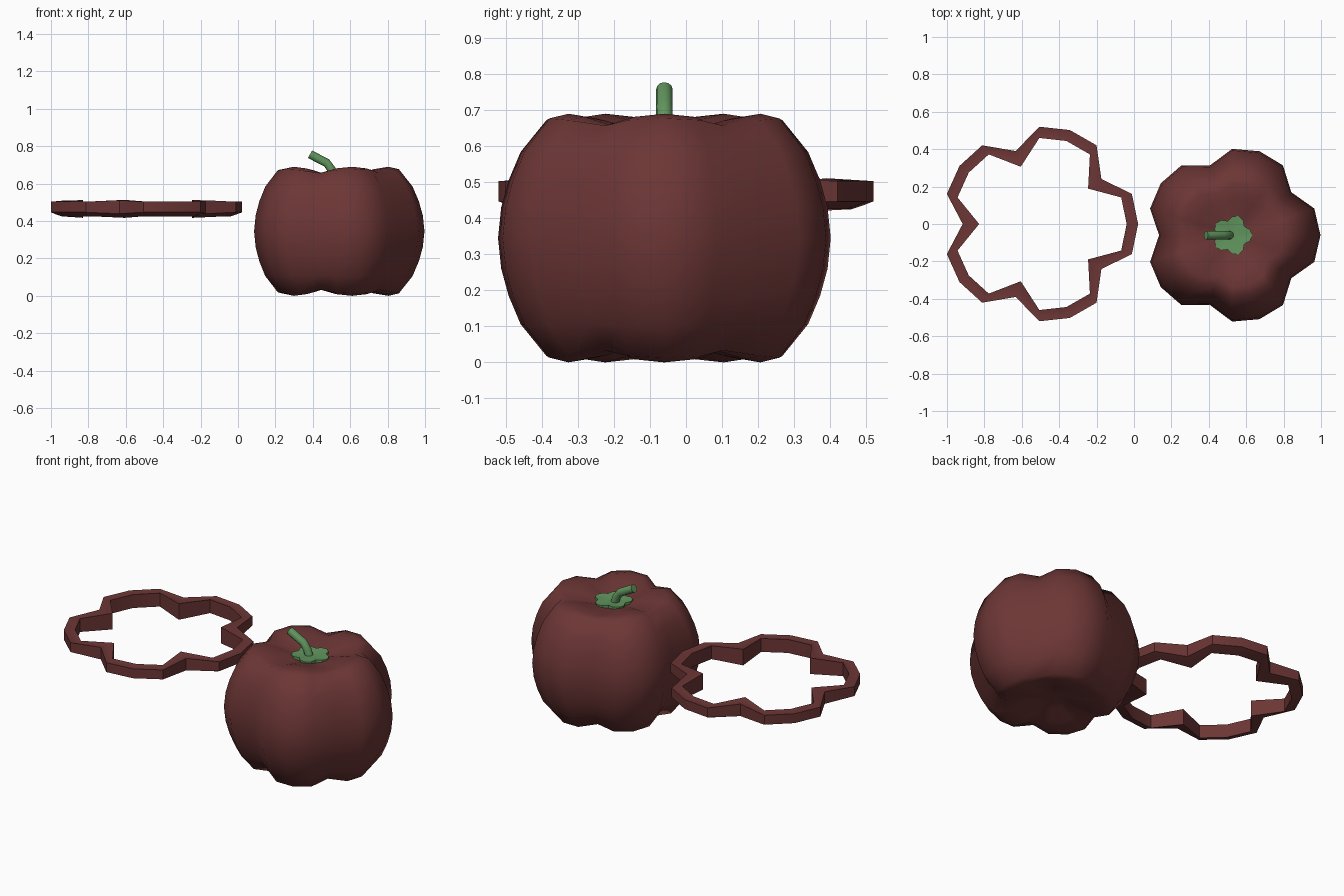
import bpy, bmesh, math
from mathutils import Vector

if "Cube" in bpy.data.objects:
    bpy.data.objects.remove(bpy.data.objects["Cube"])

SIDES = 20  # five lobes, four segments each


def material(name, color):
    m = bpy.data.materials.new(name)
    m.diffuse_color = color
    m.use_nodes = True
    m.node_tree.nodes["Principled BSDF"].inputs["Base Color"].default_value = m.diffuse_color
    return m


red = material("pepper_red", (0.15, 0.037, 0.036, 1))
green = material("stem_green", (0.12, 0.30, 0.11, 1))


def make(name, verts, faces, mat, angle):
    me = bpy.data.meshes.new(name)
    me.from_pydata(verts, [], faces)
    bm = bmesh.new()
    bm.from_mesh(me)
    bmesh.ops.recalc_face_normals(bm, faces=bm.faces)
    bm.to_mesh(me)
    bm.free()
    me.materials.append(mat)
    ob = bpy.data.objects.new(name, me)
    bpy.context.collection.objects.link(ob)
    bpy.ops.object.select_all(action='DESELECT')
    ob.select_set(True)
    bpy.context.view_layer.objects.active = ob
    bpy.ops.object.shade_smooth_by_angle(angle=math.radians(angle))
    return ob


def by_phase(i, tip, side, valley):
    return (tip, side, valley, side)[i % 4]


def bridge(a, b, n):
    return [(a + i, a + (i + 1) % n, b + (i + 1) % n, b + i) for i in range(n)]


# whole pepper: lobed rings stacked along a profile (radius, z, valley drop)
CX, CY = 0.525, -0.06
half = [(0.472, 0.345, 0), (0.463, 0.43, 0), (0.442, 0.505, 0), (0.408, 0.585, 0.005),
        (0.335, 0.677, 0.02), (0.28, 0.69, 0.035), (0.20, 0.677, 0.03), (0.10, 0.645, 0.008)]
profile = [(r, 0.69 - z, -d) for r, z, d in reversed(half[1:])] + half
verts, faces = [], []
for r, z, d in profile:
    for i in range(SIDES):
        a = math.tau * i / SIDES
        k = r * by_phase(i, 1, 0.978, 0.828)
        verts.append((CX + k * math.cos(a), CY + k * math.sin(a),
                      z - d * by_phase(i, 0, 0.25, 1)))
for j in range(len(profile) - 1):
    faces += bridge(j * SIDES, (j + 1) * SIDES, SIDES)
last = (len(profile) - 1) * SIDES
verts += [(CX, CY, 0.06), (CX, CY, 0.63)]
for start, pole in ((0, len(verts) - 2), (last, len(verts) - 1)):
    faces += [(start + i, start + (i + 1) % SIDES, pole) for i in range(SIDES)]
make("pepper_body", verts, faces, red, 60)

# cut slice: closed lobed band, section from outer (0) to inner (1) wall
RX = -0.506
section = [(0, 0.447), (0, 0.503), (0.5, 0.498), (1, 0.505), (1, 0.425), (0.5, 0.435)]
verts, faces = [], []
for t, z in section:
    for i in range(SIDES):
        a = math.tau * i / SIDES
        outer = by_phase(i, 0.528, 0.52, 0.41)
        inner = by_phase(i, 0.467, 0.46, 0.322)
        r = outer + (inner - outer) * t
        dz = by_phase(i, 0, 0, 0.008 if z > 0.47 else -0.008)
        verts.append((RX + r * math.cos(a), r * math.sin(a), z + dz))
n = len(section)
for j in range(n):
    faces += bridge(j * SIDES, (j + 1) % n * SIDES, SIDES)
make("pepper_slice", verts, faces, red, 30)

# calyx: thin scalloped cap lying in the top hollow
verts, faces = [], []
for f, z in ((1, 0.638), (1, 0.655), (0.4, 0.648)):
    for i in range(SIDES):
        a = math.tau * i / SIDES
        r = f * by_phase(i, 0.108, 0.10, 0.08)
        verts.append((CX + r * math.cos(a), CY + r * math.sin(a), z))
faces = bridge(0, SIDES, SIDES) + bridge(SIDES, 2 * SIDES, SIDES)
faces += [tuple(range(SIDES)), tuple(range(2 * SIDES, 3 * SIDES))]
make("calyx", verts, faces, green, 30)

# stem: bent tube in the xz plane
path = [(0.515, 0.63), (0.50, 0.675), (0.475, 0.71), (0.385, 0.757)]
verts, faces, S = [], [], 12
for j, p in enumerate(path):
    a, b = path[max(j - 1, 0)], path[min(j + 1, len(path) - 1)]
    t = Vector((b[0] - a[0], 0, b[1] - a[1])).normalized()
    side = Vector((t.z, 0, -t.x))
    for i in range(S):
        q = math.tau * i / S
        v = Vector((p[0], CY, p[1])) + 0.023 * (side * math.cos(q) + Vector((0, 1, 0)) * math.sin(q))
        verts.append(tuple(v))
for j in range(len(path) - 1):
    faces += bridge(j * S, (j + 1) * S, S)
faces += [tuple(range(S)), tuple(range(len(verts) - S, len(verts)))]
make("stem", verts, faces, green, 40)
